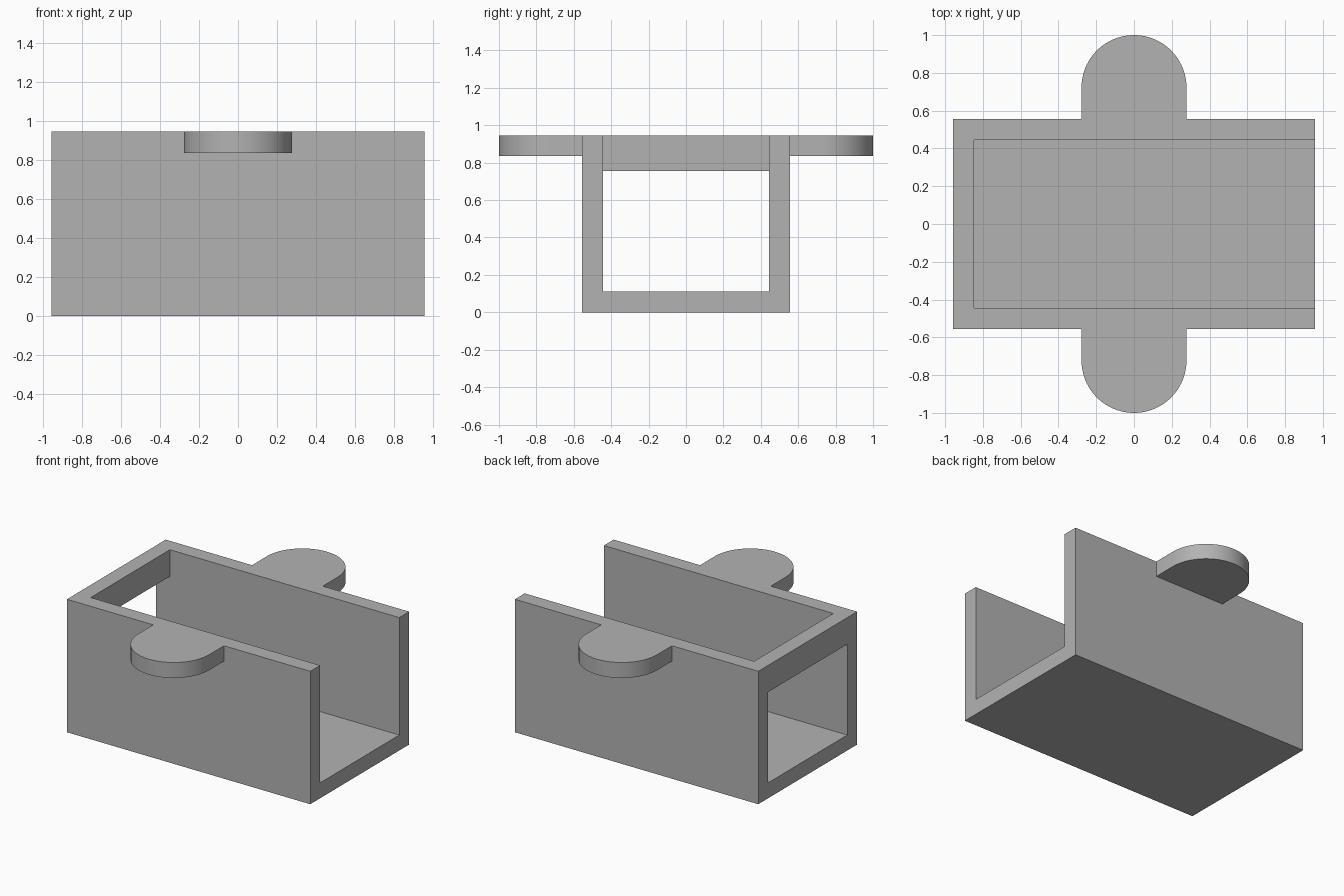
import bpy, bmesh, math
from mathutils import Matrix, Vector

old = bpy.data.objects.get("Cube")
if old:
    bpy.data.objects.remove(old, do_unlink=True)

# Overall sizes
HALF_X, HALF_Y, HEIGHT, WALL = 0.957, 0.555, 0.945, 0.11
RAIL_BOTTOM = 0.755
TAB_RADIUS = 0.278

grey = bpy.data.materials.new("plain grey")
grey.use_nodes = True
colour = (0.45, 0.45, 0.45, 1)
grey.diffuse_color = colour
grey.node_tree.nodes["Principled BSDF"].inputs["Base Color"].default_value = colour


def finish(name, bm):
    bmesh.ops.recalc_face_normals(bm, faces=bm.faces)
    mesh = bpy.data.meshes.new(name)
    bm.to_mesh(mesh)
    bm.free()
    mesh.materials.append(grey)
    obj = bpy.data.objects.new(name, mesh)
    bpy.context.collection.objects.link(obj)
    return obj


def box(name, low, high):
    low, high = Vector(low), Vector(high)
    bm = bmesh.new()
    matrix = Matrix.Translation((low + high) / 2) @ Matrix.Diagonal((high - low).to_4d())
    matrix[3][3] = 1
    bmesh.ops.create_cube(bm, size=1, matrix=matrix)
    return finish(name, bm)


def tab(name, side):
    # Round-ended plate, rooted inside the wall
    centre = 1 - TAB_RADIUS
    outline = [(TAB_RADIUS, HALF_Y - WALL / 2)]
    for i in range(49):
        a = math.pi * i / 48
        outline.append((TAB_RADIUS * math.cos(a), centre + TAB_RADIUS * math.sin(a)))
    outline.append((-TAB_RADIUS, HALF_Y - WALL / 2))
    bm = bmesh.new()
    face = bm.faces.new([bm.verts.new((x, side * y, HEIGHT - WALL)) for x, y in outline])
    solid = bmesh.ops.extrude_face_region(bm, geom=[face])
    top = [v for v in solid["geom"] if isinstance(v, bmesh.types.BMVert)]
    bmesh.ops.translate(bm, verts=top, vec=(0, 0, WALL))
    return finish(name, bm)


def combine(target, other, operation):
    mod = target.modifiers.new(operation.title(), "BOOLEAN")
    mod.operation, mod.solver, mod.object = operation, "EXACT", other
    bpy.ops.object.select_all(action="DESELECT")
    bpy.context.view_layer.objects.active = target
    target.select_set(True)
    bpy.ops.object.modifier_apply(modifier=mod.name)
    bpy.data.objects.remove(other, do_unlink=True)


# Trough: open above and at one end, with a cross rail over the other end
inner = HALF_Y - WALL
trough = box("trough", (-HALF_X, -HALF_Y, 0), (HALF_X, HALF_Y, HEIGHT))
combine(trough, box("cavity", (WALL - HALF_X, -inner, WALL), (2, inner, 2)), "DIFFERENCE")
combine(trough, box("end_opening", (-2, -inner, WALL), (0, inner, RAIL_BOTTOM)), "DIFFERENCE")

# Mounting tabs on both side walls
for side, name in ((-1, "front_tab"), (1, "back_tab")):
    combine(trough, tab(name, side), "UNION")

# Smooth the rounded ends only
bpy.ops.object.shade_smooth_by_angle(angle=math.radians(30))
